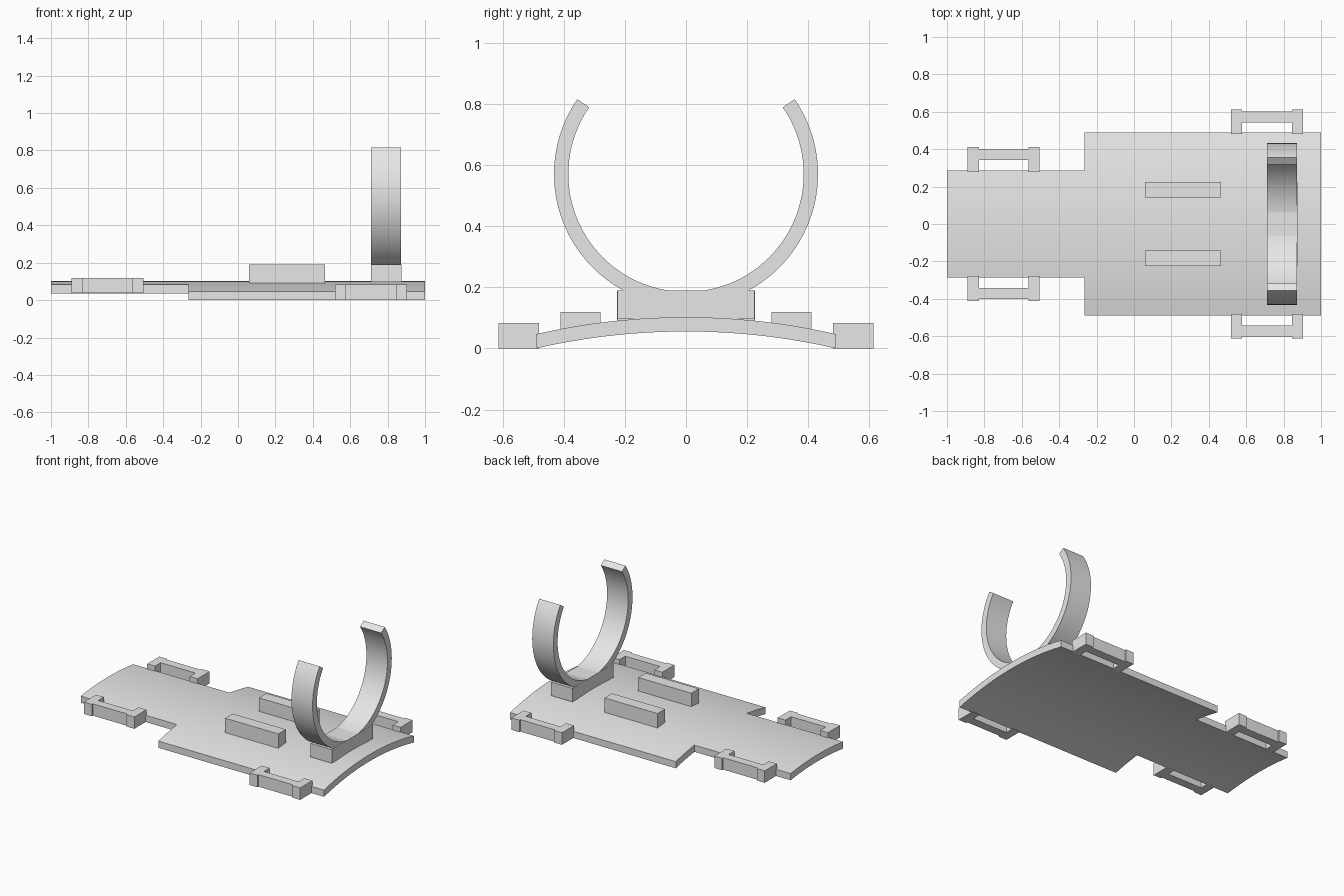
import bpy
import bmesh
from math import sin, cos, radians, sqrt
from mathutils import Vector

default = bpy.data.objects.get("Cube")
if default:
    bpy.data.objects.remove(default, do_unlink=True)

grey = bpy.data.materials.new("light_grey")
grey.use_nodes = True
grey.diffuse_color = (0.8, 0.8, 0.8, 1)
grey.node_tree.nodes["Principled BSDF"].inputs["Base Color"].default_value = (0.8, 0.8, 0.8, 1)


def finish(name, bm, smooth=False):
    """Turn a bmesh into a named, coloured object."""
    bmesh.ops.recalc_face_normals(bm, faces=bm.faces)
    mesh = bpy.data.meshes.new(name)
    bm.to_mesh(mesh)
    bm.free()
    mesh.materials.append(grey)
    obj = bpy.data.objects.new(name, mesh)
    bpy.context.collection.objects.link(obj)
    if smooth:
        bpy.ops.object.select_all(action="DESELECT")
        obj.select_set(True)
        bpy.context.view_layer.objects.active = obj
        bpy.ops.object.shade_smooth_by_angle(angle=radians(30))
    return obj


def extrude(bm, faces, offset):
    """Thicken a sheet of faces into a solid."""
    new = bmesh.ops.extrude_face_region(bm, geom=faces, use_keep_orig=True)["geom"]
    verts = [g for g in new if isinstance(g, bmesh.types.BMVert)]
    bmesh.ops.translate(bm, verts=verts, vec=Vector(offset))


def prism(name, outline, z0, z1):
    bm = bmesh.new()
    face = bm.faces.new([bm.verts.new((x, y, z0)) for x, y in outline])
    extrude(bm, [face], (0, 0, z1 - z0))
    return finish(name, bm)


def box(name, x0, x1, y0, y1, z0, z1):
    return prism(name, [(x0, y0), (x1, y0), (x1, y1), (x0, y1)], z0, z1)


# Curved base plate: a wide half and a narrow half sharing one arched sheet
R, CROWN, THICK = 2.2, 0.102, 0.0467
NARROW, WIDE, STEP = 0.287, 0.49, -0.265


def arch(y):
    return CROWN - R + sqrt(R * R - y * y)


inner = [NARROW * i / 10 for i in range(-10, 11)]
outer = [NARROW + (WIDE - NARROW) * i / 7 for i in range(1, 8)]
rows = [-y for y in reversed(outer)] + inner + outer
bm = bmesh.new()
sheet = []
for ya, yb in zip(rows, rows[1:]):
    spans = [(STEP, 1)]
    if abs(ya + yb) / 2 < NARROW:
        spans.append((-1, STEP))
    for xa, xb in spans:
        corners = [(xa, ya), (xb, ya), (xb, yb), (xa, yb)]
        sheet.append(bm.faces.new([bm.verts.new((x, y, arch(y))) for x, y in corners]))
bmesh.ops.remove_doubles(bm, verts=bm.verts, dist=0.0001)
extrude(bm, list(bm.faces), (0, 0, -THICK))
finish("base_plate", bm, smooth=True)


# Strap loops: two posts joined by a slightly recessed bar
def strap_loop(name, x0, x1, y0, side, z0, z1):
    post, bar_in, bar_out, end = 0.06, y0 + 0.062, y0 + 0.121, y0 + 0.132
    half = [(x0, y0), (x0, end), (x0 + post, end), (x0 + post, bar_out),
            (x1 - post, bar_out), (x1 - post, end), (x1, end), (x1, y0),
            (x1 - post, y0), (x1 - post, bar_in), (x0 + post, bar_in), (x0 + post, y0)]
    prism(name, [(x, y * side) for x, y in half], z0, z1)


for label, side in (("left_side", 1), ("right_side", -1)):
    strap_loop("wide_strap_loop_" + label, 0.518, 0.904, 0.481, side, 0, 0.083)
    strap_loop("narrow_strap_loop_" + label, -0.889, -0.504, 0.279, side, 0.037, 0.119)
    # Raised rails on the plate
    ya, yb = sorted((0.143 * side, 0.225 * side))
    box("rail_" + label, 0.06, 0.465, ya, yb, 0.085, 0.19)

# Saddle block carrying the ring
box("ring_saddle", 0.71, 0.873, -0.224, 0.224, 0.096, 0.19)

# Open clip ring
bm = bmesh.new()
CENTRE, R_IN, R_OUT, SEGMENTS = 0.57, 0.385, 0.432, 72
start, end = radians(-214.6), radians(34.6)
pairs = []
for i in range(SEGMENTS + 1):
    a = start + (end - start) * i / SEGMENTS
    pairs.append([bm.verts.new((0.711, r * cos(a), CENTRE + r * sin(a))) for r in (R_IN, R_OUT)])
for p, q in zip(pairs, pairs[1:]):
    bm.faces.new((p[0], p[1], q[1], q[0]))
extrude(bm, list(bm.faces), (0.161, 0, 0))
finish("clip_ring", bm, smooth=True)
